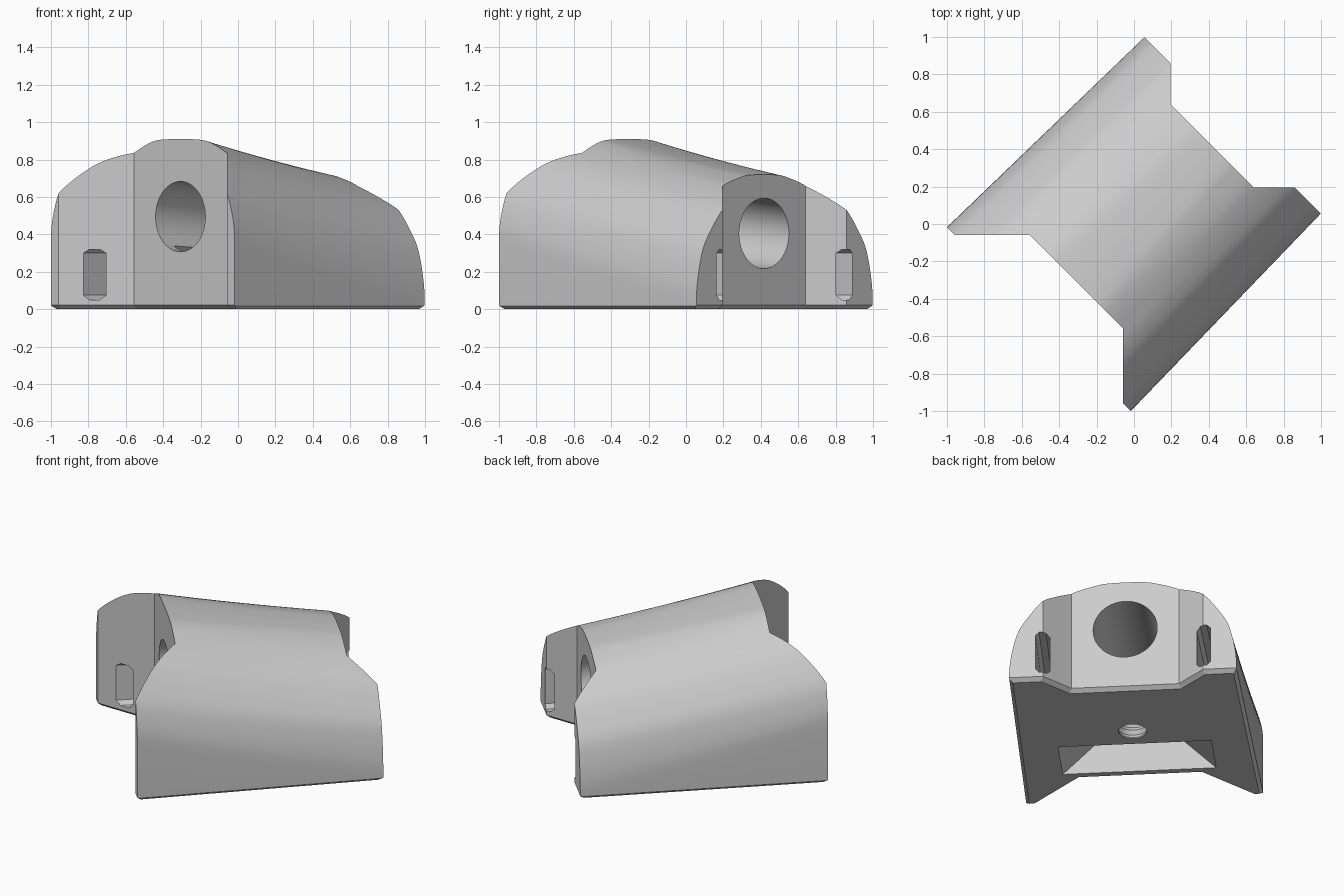
import bpy, bmesh, math
from mathutils import Matrix

cube = bpy.data.objects.get("Cube")
if cube:
    bpy.data.objects.remove(cube)

FRONT, BACK = -0.72, 0.745   # ends along the bore axis (local x)


def finish(name, bm):
    bmesh.ops.recalc_face_normals(bm, faces=bm.faces)
    mesh = bpy.data.meshes.new(name)
    bm.to_mesh(mesh)
    bm.free()
    obj = bpy.data.objects.new(name, mesh)
    bpy.context.collection.objects.link(obj)
    return obj


def loft(name, rings):
    """Closed solid through rings that share the same point count."""
    bm = bmesh.new()
    loops = [[bm.verts.new(p) for p in ring] for ring in rings]
    for a, b in zip(loops, loops[1:]):
        for i in range(len(a)):
            j = (i + 1) % len(a)
            bm.faces.new((a[i], a[j], b[j], b[i]))
    bm.faces.new(loops[0])
    bm.faces.new(loops[-1])
    return finish(name, bm)


def circle(n, r):
    return [(r * math.cos(2 * math.pi * i / n), r * math.sin(2 * math.pi * i / n))
            for i in range(n)]


def smooth_curve(pts, steps):
    """Catmull-Rom curve through points of any dimension."""
    out = []
    for i in range(len(pts) - 1):
        p0, p1, p2 = pts[max(i - 1, 0)], pts[i], pts[i + 1]
        p3 = pts[min(i + 2, len(pts) - 1)]
        for k in range(steps):
            t = k / steps
            out.append(tuple(
                b + t * (c - a) / 2 + t * t * (a - 2.5 * b + 2 * c - d / 2)
                + t ** 3 * (1.5 * (b - c) + (d - a) / 2)
                for a, b, c, d in zip(p0, p1, p2, p3)))
    return out + [pts[-1]]


# Half section of the shell: front y, front z, back y, back z
half_section = smooth_curve([
    (0, .973, 0, .697), (.13, .97, .12, .692), (.2, .964, .193, .675),
    (.27, .939, .26, .656), (.35, .9, .313, .634), (.42, .865, .404, .58),
    (.495, .807, .475, .525), (.57, .72, .548, .435), (.636, .62, .611, .335),
    (.67, .53, .645, .22), (.69, .44, .662, .12), (.695, .36, .667, .05)], 4)
half_section.append((.695, -.1, .667, -.1))


def shell_ring(u):
    t = (u - FRONT) / (BACK - FRONT)
    e = t + 0.2 * t * (1 - t)          # slightly hollow ridge line
    side = [(u, a + (c - a) * t, b + (d - b) * e) for a, b, c, d in half_section]
    return side + [(x, -y, z) for x, y, z in reversed(side[1:])]


body = loft("body", [shell_ring(-0.76 + 1.56 * i / 20) for i in range(21)])

# Plan outline with the angled corner recesses and a chamfered base edge
outline = [(-.435, .351), (FRONT, .636), (FRONT, .7), (BACK, .672),
           (BACK, .47), (.59, .315)]
outline += [(x, -y) for x, y in reversed(outline)]
bm = bmesh.new()
base = bm.faces.new([bm.verts.new((x, y, 0.022)) for x, y in outline])
top = bmesh.ops.extrude_face_region(bm, geom=[base], use_keep_orig=True)
for v in top["geom"]:
    if isinstance(v, bmesh.types.BMVert):
        v.co.z = 1.2
bmesh.ops.recalc_face_normals(bm, faces=bm.faces)
base = min(bm.faces, key=lambda f: f.calc_center_median().z)
bmesh.ops.inset_region(bm, faces=[base], thickness=0.025, use_even_offset=True)
base = min((f for f in bm.faces if len(f.verts) == len(outline)),
           key=lambda f: f.calc_center_median().z)
for v in base.verts:
    v.co.z = 0
plan = finish("plan_cutter", bm)

# Main bore, falling gently toward the back
bore = loft("bore_cutter", [
    [(u, y, z + 0.495 - 0.0875 * (u + 0.435)) for y, z in circle(64, 0.188)]
    for u in (-1, 1)])

# Strap slots with clipped corners, running the full length
slot_shape = [(.042, .075), (.042, .3), (.02, .32), (-.02, .32),
              (-.042, .3), (-.042, .075), (-.02, .05), (.02, .05)]
slots = [loft("slot_cutter", [
    [(u, s * (0.4875 - 0.0213 * u) + y, z) for y, z in slot_shape]
    for u in (-1, 1)]) for s in (-1, 1)]

# Tapered pocket in the base
pocket = loft("pocket_cutter", [
    [(-.37, -w, z), (-.05, -w, z), (-.05, w, z), (-.37, w, z)]
    for w, z in ((.5, -.05), (.05, .4))])

# Ridged screw hole up into the bore
screw = loft("screw_cutter", [
    [(x + 0.095, y, -0.02 + 0.025 * i) for x, y in circle(32, 0.095 - 0.014 * (i % 2))]
    for i in range(17)])

# Cut everything and discard the helpers
bpy.context.view_layer.objects.active = body
for cutter in [plan, bore, *slots, pocket, screw]:
    cutter.hide_render = True
    mod = body.modifiers.new("cut", "BOOLEAN")
    mod.operation = "INTERSECT" if cutter is plan else "DIFFERENCE"
    mod.solver = "EXACT"
    mod.object = cutter
    bpy.ops.object.modifier_apply(modifier=mod.name)
    bpy.data.objects.remove(cutter)

# Turn the block onto its diagonal
body.data.transform(Matrix.Rotation(math.radians(45), 4, "Z"))

grey = bpy.data.materials.new("light_grey")
grey.use_nodes = True
colour = (0.6, 0.6, 0.6, 1)
grey.diffuse_color = colour
grey.node_tree.nodes["Principled BSDF"].inputs["Base Color"].default_value = colour
body.data.materials.clear()
body.data.materials.append(grey)

for o in bpy.context.selected_objects:
    o.select_set(False)
body.select_set(True)
bpy.ops.object.shade_smooth_by_angle(angle=math.radians(25))
